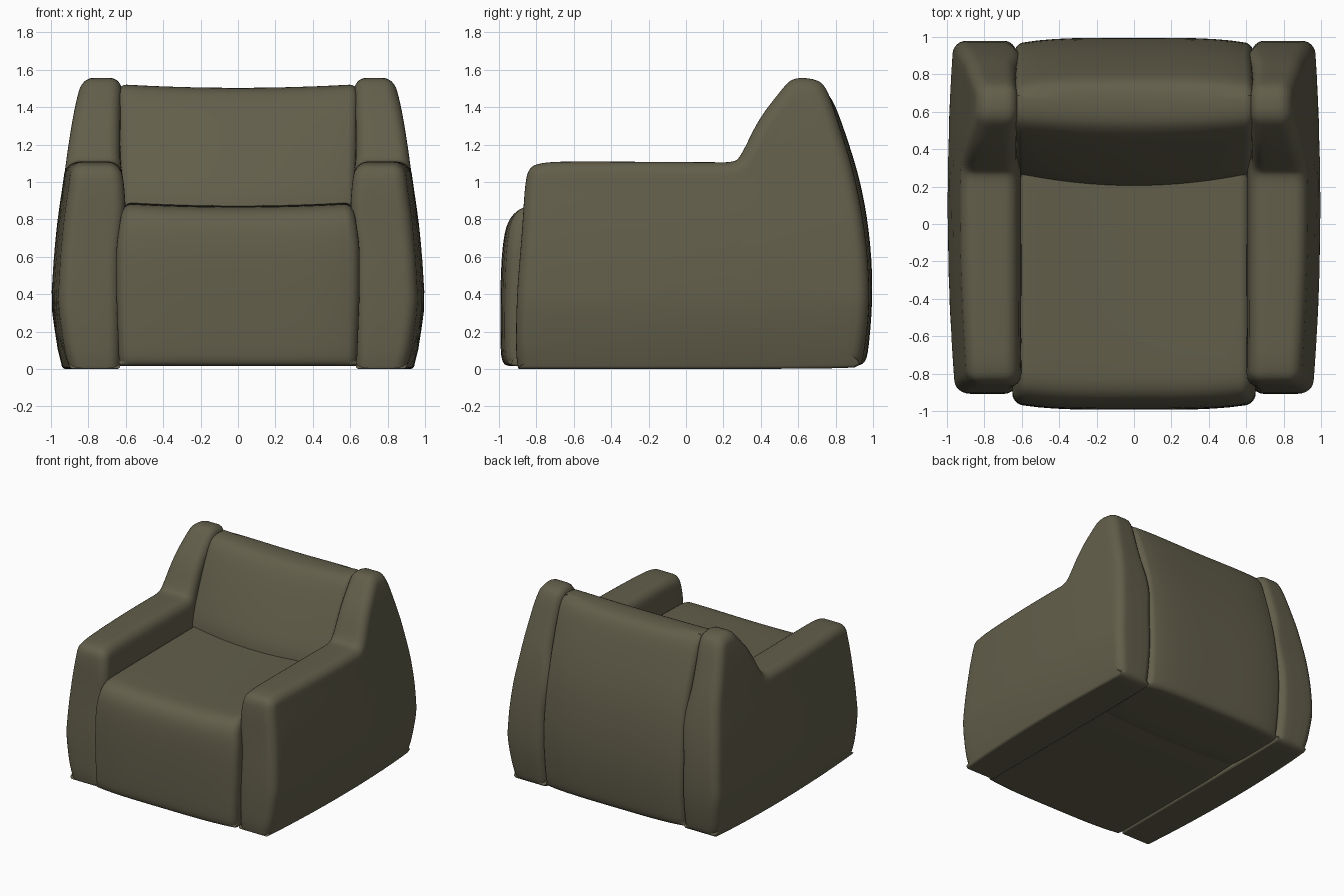
import bpy, bmesh, math
from mathutils import Vector

cube = bpy.data.objects.get("Cube")
if cube:
    bpy.data.objects.remove(cube, do_unlink=True)

# One upholstery colour
fabric = bpy.data.materials.new("olive_fabric")
fabric.use_nodes = True
COLOUR = (0.122, 0.113, 0.07, 1)
fabric.diffuse_color = COLOUR
shader = fabric.node_tree.nodes["Principled BSDF"]
shader.inputs["Base Color"].default_value = COLOUR
shader.inputs["Roughness"].default_value = 0.8


def curve(points):
    """Piecewise linear lookup, eased a little, through (input, output) pairs."""
    def at(v):
        v = max(points[0][0], min(points[-1][0], v))
        for (a, fa), (b, fb) in zip(points, points[1:]):
            if v <= b:
                return fa + (fb - fa) * (v - a) / (b - a)
    return lambda v: (at(v - 0.04) + at(v) + at(v + 0.04)) / 3


def soften(points, rounds=2):
    """Corner-cut a closed side profile, then split long edges."""
    pts = [Vector(p) for p in points]
    for _ in range(rounds):
        pts = [q for a, b in zip(pts, pts[1:] + pts[:1])
               for q in (a.lerp(b, 0.25), a.lerp(b, 0.75))]
    out = []
    for a, b in zip(pts, pts[1:] + pts[:1]):
        n = max(1, math.ceil((b - a).length / 0.08))
        out += [a.lerp(b, i / n) for i in range(n)]
    return out


def cushion(name, points, centre, low, high, rim, spans, warp=None):
    """Padded slab: a side profile (y, z) swept in x between two curved caps."""
    pts = soften(points)
    count = len(pts)
    centre = Vector(centre)
    normals = []
    for i in range(count):
        d = pts[(i + 1) % count] - pts[i - 1]
        normals.append(Vector((d.y, -d.x)).normalized())
    # Tighter rounding along the floor
    radius = [rim * (0.25 if n.y < -0.6 else 1) for n in normals]

    def ring(scale, angle, mix, side):
        verts = []
        for p, n, r in zip(pts, normals, radius):
            q = p - n * r * (1 - math.sin(angle))
            q = centre + (q - centre) * scale
            dx = r * (1 - math.cos(angle))
            a, b = low(*q) + dx, high(*q) - dx
            if mix is None:
                x = a if side < 0 else b
            else:
                a, b = low(*q) + r, high(*q) - r
                x = a + (b - a) * mix
            v = Vector((x, q.x, q.y))
            verts.append(bm.verts.new(warp(v) if warp else v))
        return verts

    bm = bmesh.new()
    cap = [(s, 0) for s in (0.06, 0.25, 0.45, 0.65, 0.83, 0.94)]
    cap += [(1, math.radians(15 * i)) for i in range(7)]
    rings = [ring(s, a, None, -1) for s, a in cap]
    rings += [ring(1, math.pi / 2, i / spans, 0) for i in range(1, spans)]
    rings += [ring(s, a, None, 1) for s, a in reversed(cap)]
    for a, b in zip(rings, rings[1:]):
        for i in range(count):
            j = (i + 1) % count
            bm.faces.new((a[i], a[j], b[j], b[i]))
    bm.faces.new(rings[0])
    bm.faces.new(rings[-1])
    bmesh.ops.recalc_face_normals(bm, faces=bm.faces)
    mesh = bpy.data.meshes.new(name)
    bm.to_mesh(mesh)
    bm.free()
    mesh.materials.append(fabric)
    obj = bpy.data.objects.new(name, mesh)
    bpy.context.collection.objects.link(obj)
    bpy.ops.object.select_all(action='DESELECT')
    obj.select_set(True)
    bpy.context.view_layer.objects.active = obj
    bpy.ops.object.shade_smooth_by_angle(angle=math.radians(50))
    return obj


# Side panels: arm and wing in one padded piece
side_profile = [(-0.895, 0), (-0.88, 0), (0.88, 0), (0.93, 0.02), (0.95, 0.06),
                (0.985, 0.35), (0.965, 0.7), (0.9, 1.05), (0.82, 1.3),
                (0.755, 1.5), (0.70, 1.55), (0.57, 1.56), (0.50, 1.48),
                (0.385, 1.33), (0.29, 1.13), (0.25, 1.105), (0.15, 1.105),
                (-0.6, 1.11), (-0.76, 1.105), (-0.84, 1.08), (-0.862, 0.98),
                (-0.875, 0.75), (-0.905, 0.4), (-0.91, 0.1), (-0.90, 0.01)]
outer_x = curve([(0, 0.935), (0.1, 0.965), (0.35, 1.0), (0.6, 0.985), (0.8, 0.965),
                 (1.0, 0.935), (1.2, 0.91), (1.4, 0.88), (1.56, 0.845)])
inner_x = curve([(0, 0.63), (0.6, 0.63), (0.85, 0.6), (1.0, 0.61), (1.1, 0.63),
                 (1.3, 0.63), (1.56, 0.62)])


def outer(y, z):
    return outer_x(z) - 0.042 * (y - 0.1) ** 2


def inner(y, z):
    return inner_x(z)


cushion("left_side_panel", side_profile, (0.25, 0.55), inner, outer, 0.065, 3)
cushion("right_side_panel", side_profile, (0.25, 0.55),
        lambda y, z: -outer(y, z), lambda y, z: -inner(y, z), 0.065, 3)


# Seat block, bowed forward at the middle and dipped on top
def bow_seat(v):
    v.y += 0.03 * (v.x / 0.63) ** 4 * max(0, -v.y)
    v.z += 0.018 * (v.x / 0.6) ** 2 * max(0, v.z - 0.4) / 0.48
    return v


seat_profile = [(-0.95, 0.015), (-0.9, 0.015), (0.5, 0.015), (0.5, 0.1), (0.5, 0.86),
                (0.42, 0.875), (-0.2, 0.873), (-0.75, 0.87), (-0.88, 0.86),
                (-0.95, 0.8), (-0.98, 0.68), (-0.993, 0.45), (-0.993, 0.1),
                (-0.98, 0.03)]
seat_half = curve([(0, 0.635), (0.4, 0.65), (0.65, 0.65), (0.9, 0.61)])
cushion("seat", seat_profile, (-0.2, 0.45), lambda y, z: -seat_half(z),
        lambda y, z: seat_half(z), 0.05, 14, bow_seat)


# Backrest, bowed both ways with slightly raised corners
def bow_back(v):
    k = (v.x / 0.62) ** 2
    v.z += 0.018 * k * max(0, v.z - 0.8) / 0.7
    v.y += (-0.03 * k * k if v.y > 0.7 else 0.05 * k * max(0, 0.7 - v.y) / 0.4)
    return v


back_profile = [(0.3, 0.015), (0.9, 0.015), (0.95, 0.025), (0.975, 0.08), (1.0, 0.4),
                (0.985, 0.7), (0.935, 1.0), (0.84, 1.3), (0.775, 1.46), (0.71, 1.5),
                (0.58, 1.505), (0.5, 1.47), (0.42, 1.35), (0.29, 1.1), (0.2, 0.9),
                (0.2, 0.7), (0.28, 0.1)]
back_half = curve([(0, 0.63), (0.5, 0.64), (1.0, 0.63), (1.5, 0.64)])
cushion("backrest", back_profile, (0.6, 0.7), lambda y, z: -back_half(z),
        lambda y, z: back_half(z), 0.045, 14, bow_back)
